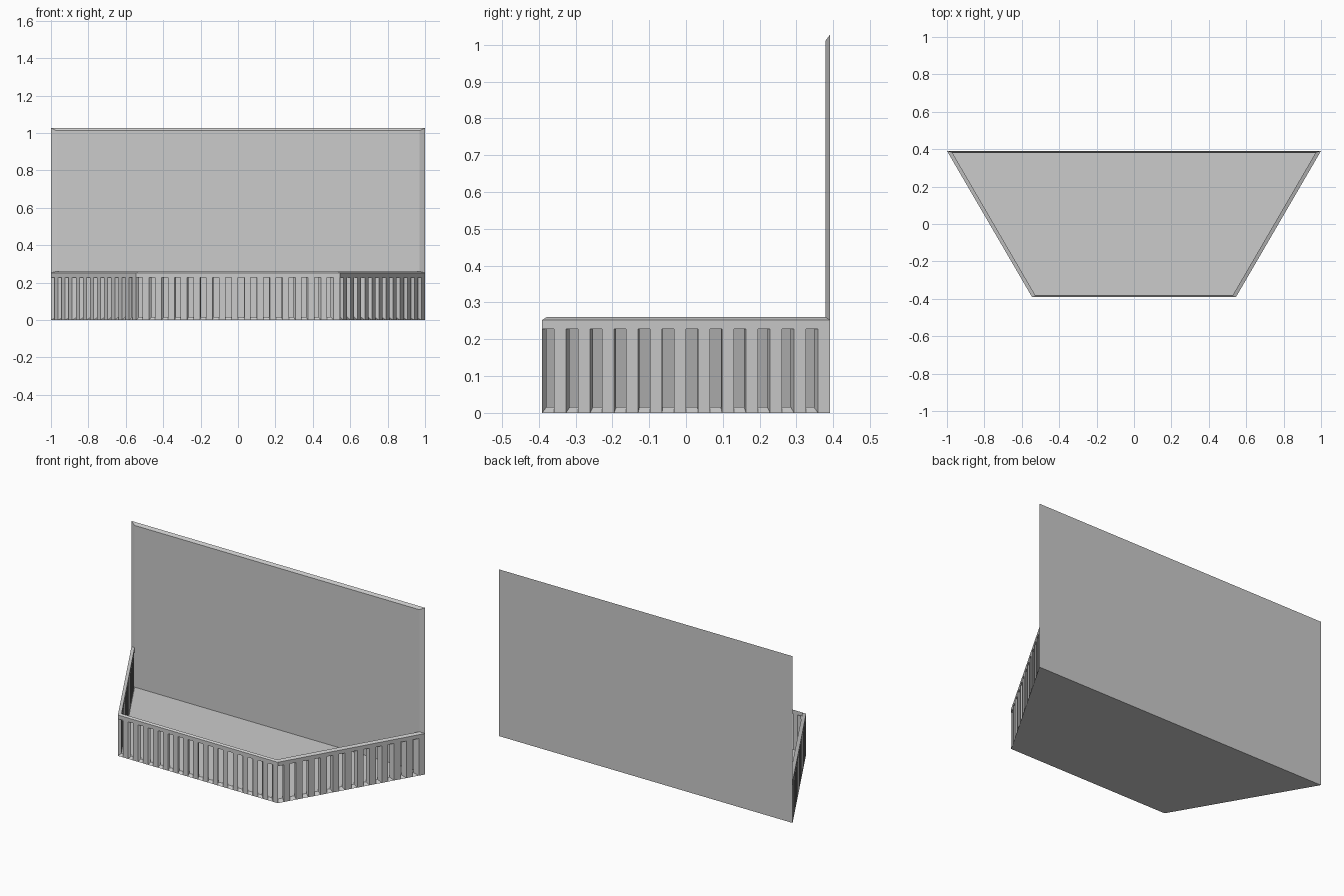
import bpy, bmesh
from mathutils import Vector

if "Cube" in bpy.data.objects:
    bpy.data.objects.remove(bpy.data.objects["Cube"])

D, FRONT = 0.391, 0.545            # half depth, half front width
SLOT_TOP, RIM, HEIGHT = 0.228, 0.252, 1.027
SCALE = 0.97                       # inner skin is the outer skin scaled about its centre
CENTRE = Vector((0, 0, HEIGHT / 2))

# Plan path round the low wall: left side, front, right side
corners = [Vector(c) for c in ((-1, D), (-FRONT, -D), (FRONT, -D), (1, D))]
path, slotted = [], []
for a, b, n in zip(corners, corners[1:], (24, 32, 24)):
    for i in range(n):
        path.append(a.lerp(b, i / n))
        slotted.append(i % 2 == 0)
path.append(corners[-1])

bm = bmesh.new()


def skin(s):
    """One open skin: slatted wall, floor and back panel."""
    def vert(x, y, z):
        return bm.verts.new(CENTRE + (Vector((x, y, z)) - CENTRE) * s)

    def face(vs):
        return bm.faces.new(vs if s == 1 else vs[::-1])

    low, mid, top = [[vert(p.x, p.y, z) for p in path] for z in (0, SLOT_TOP, RIM)]
    # Slats and continuous rim strip
    for i, gap in enumerate(slotted):
        if not gap:
            face([low[i], low[i + 1], mid[i + 1], mid[i]])
        face([mid[i], mid[i + 1], top[i + 1], top[i]])
    # Floor
    face(low[::-1])
    # Tall back panel
    tl, tr = vert(-1, D, HEIGHT), vert(1, D, HEIGHT)
    face([low[-1], low[0], mid[0], top[0], tl, tr, top[-1], mid[-1]])
    return low + mid + top + [tl, tr]


outer = skin(1)
inner = skin(SCALE)
partner = dict(zip(outer, inner))

# Bridge the open borders: slot sides, rim and panel edges
for e in [e for e in bm.edges if e.is_boundary and e.verts[0] in partner]:
    loop = e.link_loops[0]
    a, b = loop.vert, loop.link_loop_next.vert
    bm.faces.new([b, a, partner[a], partner[b]])

bm.normal_update()
mesh = bpy.data.meshes.new("slatted_wall_tray")
bm.to_mesh(mesh)
bm.free()
tray = bpy.data.objects.new("slatted_wall_tray", mesh)
bpy.context.collection.objects.link(tray)
